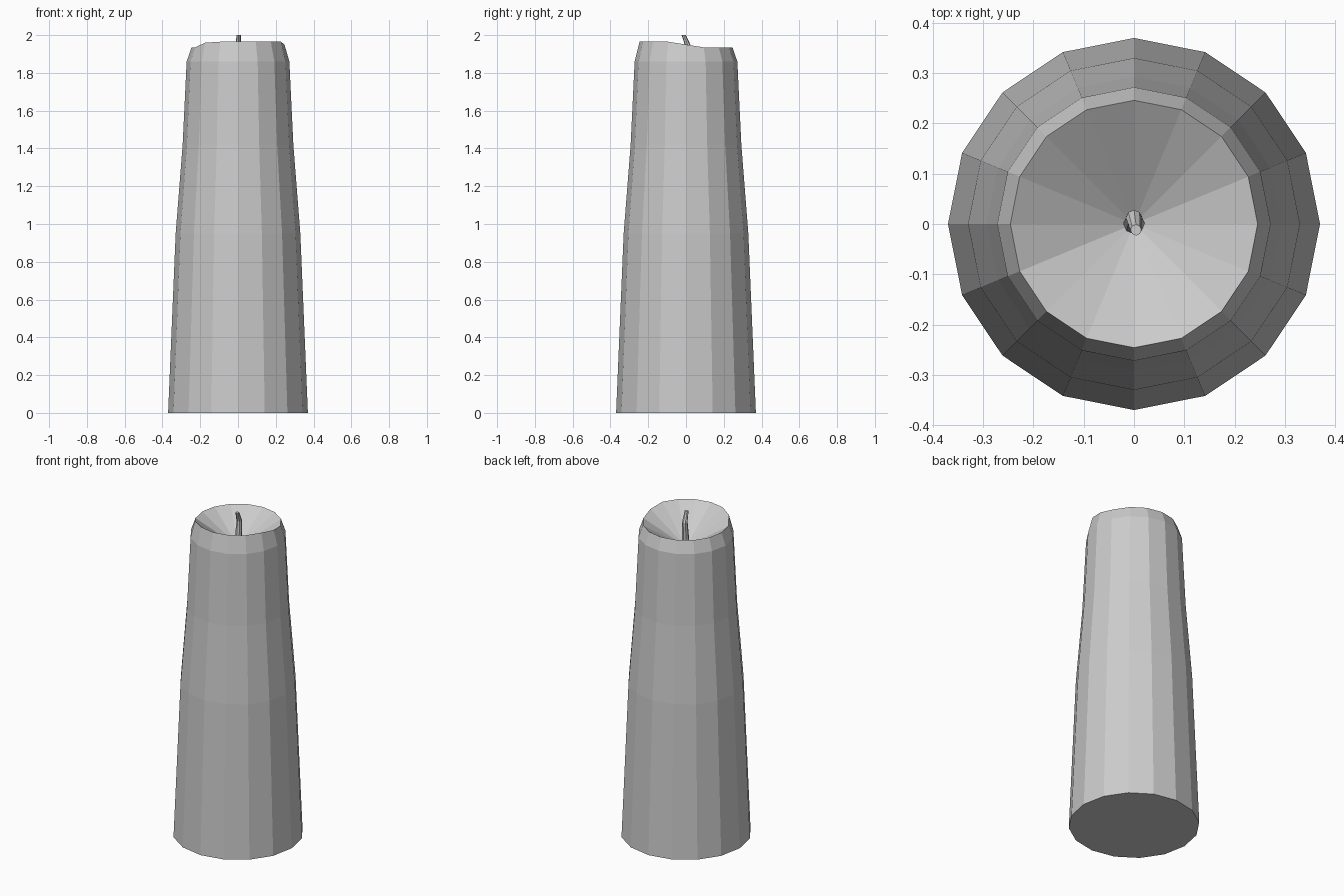
import bpy, bmesh
from math import cos, sin, tau

if "Cube" in bpy.data.objects:
    bpy.data.objects.remove(bpy.data.objects["Cube"])


def ring(bm, n, r, center=(0, 0, 0), heights=None):
    """Add a ring of n vertices, optionally with a height for each one."""
    cx, cy, cz = center
    return [bm.verts.new((cx + r * cos(tau * i / n), cy + r * sin(tau * i / n),
                          heights[i] if heights else cz)) for i in range(n)]


def bridge(bm, a, b):
    n = len(a)
    for i in range(n):
        j = (i + 1) % n
        bm.faces.new((a[i], a[j], b[j], b[i]))


def finish(bm, name):
    bmesh.ops.recalc_face_normals(bm, faces=bm.faces)
    mesh = bpy.data.meshes.new(name)
    bm.to_mesh(mesh)
    bm.free()
    bpy.context.collection.objects.link(bpy.data.objects.new(name, mesh))


# Candle body: tapered 16-sided column, uneven melted rim, conical hollow
SIDES = 16
HIGH, LOW = 1.965, 1.935
rim = [LOW] * 10 + [1.96] + [HIGH] * 5   # low at the back and left
rim[0] = 1.95
bm = bmesh.new()
rings = [ring(bm, SIDES, r, (0, 0, z))
         for r, z in ((0.37, 0), (0.33, 0.95), (0.293, 1.42), (0.272, 1.86))]
rings.append(ring(bm, SIDES, 0.246, heights=rim))
for a, b in zip(rings, rings[1:]):
    bridge(bm, a, b)
bm.faces.new(rings[0])
apex = bm.verts.new((0, 0, 1.78))
for i in range(SIDES):
    bm.faces.new((rings[-1][i], rings[-1][(i + 1) % SIDES], apex))
finish(bm, "candle_body")

# Wick: thin bent taper leaning forward at the tip
bm = bmesh.new()
path = [(0.022, (0, 0, 1.77)), (0.019, (0, 0.006, 1.86)),
        (0.016, (0, 0.012, 1.94)), (0.011, (0.004, -0.012, 2.0))]
rings = [ring(bm, 8, r, c) for r, c in path]
for a, b in zip(rings, rings[1:]):
    bridge(bm, a, b)
bm.faces.new(rings[0])
bm.faces.new(rings[-1])
finish(bm, "wick")
